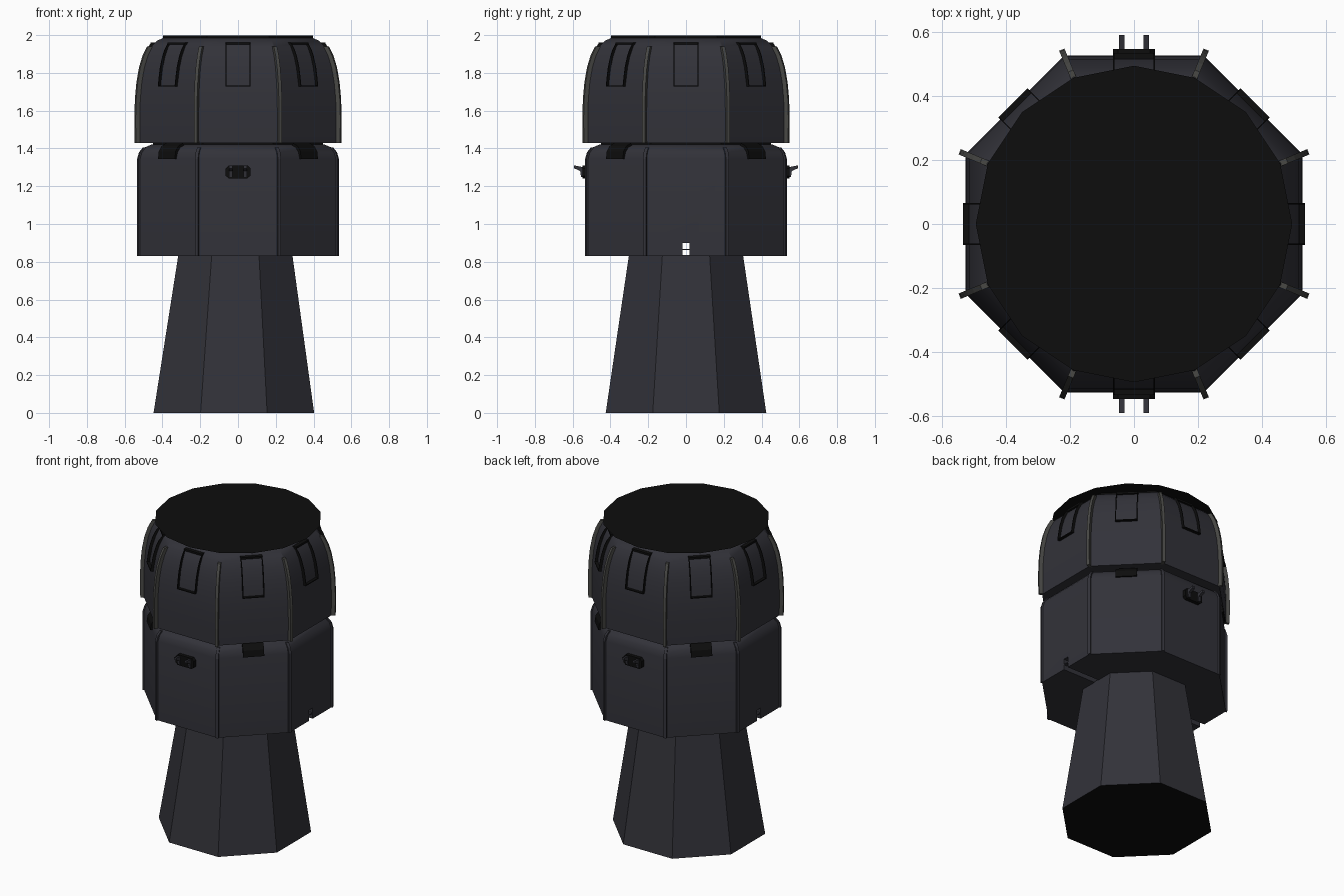
import bpy, bmesh, math
from mathutils import Matrix, Vector

if "Cube" in bpy.data.objects:
    bpy.data.objects.remove(bpy.data.objects["Cube"])

C8 = math.cos(math.pi / 8)


def mat(name, col):
    m = bpy.data.materials.new(name)
    m.diffuse_color = (*col, 1)
    m.use_nodes = True
    m.node_tree.nodes["Principled BSDF"].inputs["Base Color"].default_value = m.diffuse_color
    return m


HULL = mat("dark_slate", (0.032, 0.032, 0.041))
BLACK = mat("black", (0.004, 0.004, 0.004))
GREY = mat("rib_grey", (0.065, 0.065, 0.06))


def finish(bm, name, *mats):
    bmesh.ops.recalc_face_normals(bm, faces=bm.faces)
    me = bpy.data.meshes.new(name)
    bm.to_mesh(me)
    bm.free()
    for m in mats:
        me.materials.append(m)
    ob = bpy.data.objects.new(name, me)
    bpy.context.collection.objects.link(ob)
    return ob


def loft(bm, rings):
    """Bridge equal rings of points and cap both ends."""
    vr = [[bm.verts.new(p) for p in r] for r in rings]
    n = len(vr[0])
    for a, b in zip(vr, vr[1:]):
        for i in range(n):
            bm.faces.new((a[i], a[(i + 1) % n], b[(i + 1) % n], b[i]))
    bm.faces.new(vr[0][::-1])
    bm.faces.new(vr[-1])


def octagon(ap, z, cx=0):
    return [(cx + ap / C8 * math.cos(math.radians(22.5 + 45 * k)),
             ap / C8 * math.sin(math.radians(22.5 + 45 * k)), z) for k in range(8)]


def octa_loft(name, profile, *mats):
    bm = bmesh.new()
    loft(bm, [octagon(*p) for p in profile])
    return finish(bm, name, *mats)


def box(bm, x0, x1, y0, y1, z0, z1, ang=0):
    rings = [[(x0, y0, z), (x1, y0, z), (x1, y1, z), (x0, y1, z)] for z in (z0, z1)]
    loft(bm, turn(rings, ang))


def turn(rings, ang):
    m = Matrix.Rotation(math.radians(ang), 3, 'Z')
    return [[m @ Vector(p) for p in r] for r in rings]


def sweep(bm, path, half, lo, hi, ang):
    """Sweep a small rectangle up a (radius, z, side) path, then turn it about z."""
    rings = [[(r + lo, s - half, z), (r + hi, s - half, z),
              (r + hi, s + half, z), (r + lo, s + half, z)] for r, z, s in path]
    loft(bm, turn(rings, ang))


HEAD = [(.525, 1.43), (.527, 1.55), (.524, 1.66), (.516, 1.75), (.502, 1.83),
        (.484, 1.89), (.46, 1.94), (.43, 1.97), (.395, 1.985)]
BODY = [(.525, .83), (.525, 1.345), (.515, 1.38), (.495, 1.405), (.46, 1.42)]


def head_ap(z):
    for (a, z0), (b, z1) in zip(HEAD, HEAD[1:]):
        if z <= z1:
            return a + (b - a) * (z - z0) / (z1 - z0)
    return HEAD[-1][0]


# tapered pedestal with black underside
ped = octa_loft("pedestal", [(.425, 0, -.022), (.302, .835, -.014)], HULL, BLACK)
for p in ped.data.polygons:
    p.material_index = 1 if p.normal.z < -0.9 else 0

# octagonal lower body, with a slot cut through along x
body = octa_loft("lower_body", BODY, HULL)
bm = bmesh.new()
box(bm, -1, 1, -.018, .018, .8, .90)
cutter = finish(bm, "slot_cutter", HULL)
cutter.hide_render = True
cutter.hide_viewport = True
mod = body.modifiers.new("slot", 'BOOLEAN')
mod.object = cutter
mod.operation = 'DIFFERENCE'
mod.solver = 'EXACT'
bm = bmesh.new()
for s in (0, 180):
    box(bm, .50, .523, -.019, .019, .862, .868, s)
finish(bm, "slot_bars", HULL)

# neck, curved head, top rim and flat top disc
octa_loft("neck", [(.45, 1.40), (.45, 1.45)], BLACK)
head = octa_loft("head", HEAD, HULL)
octa_loft("top_rim", [(.397, 1.975), (.397, 1.997)], BLACK)
bm = bmesh.new()
bmesh.ops.create_circle(bm, cap_ends=True, cap_tris=True, segments=16, radius=.495,
                        matrix=Matrix.Translation((0, 0, 2.0)))
finish(bm, "top_disc", BLACK)

# corner ribs on the head and slim strips on the body corners
ribs, strips = bmesh.new(), bmesh.new()
for k in range(8):
    a = 22.5 + 45 * k
    sweep(ribs, [(r / C8, z, 0) for r, z in HEAD[:-2]], .009, -.02, .02, a)
    sweep(strips, [(r / C8, z, 0) for r, z in BODY[:-1]], .009, -.02, .006, a)
finish(ribs, "head_ribs", GREY)
finish(strips, "body_corner_strips", HULL)

# thin raised window frames on all eight head faces
bm = bmesh.new()
zs = [1.73, 1.79, 1.83, 1.89, 1.925, 1.955]
for k in range(8):
    for s in (-.063, .063):
        sweep(bm, [(head_ap(z), z, s) for z in zs], .002, -.01, .018, 45 * k)
    for z, t in ((1.73, .003), (1.955, .006)):
        r = head_ap(z)
        box(bm, r - .01, r + .018, -.065, .065, z - t, z + t, 45 * k)
finish(bm, "window_frames", BLACK)

# latch boxes on the front and back, with grey prongs
latch, prong = bmesh.new(), bmesh.new()
for a in (90, 270):
    outline = [(-.065, 1.255), (-.05, 1.242), (.05, 1.242), (.065, 1.255),
               (.065, 1.295), (.05, 1.31), (-.05, 1.31), (-.065, 1.295)]
    loft(latch, turn([[(r, y, z) for y, z in outline] for r in (.515, .548)], a))
    for s in (-.038, .038):
        ring = [[(.54, s + d, 1.25), (.556, s + d, 1.25), (.56, s + d, 1.28),
                 (.592, s + d, 1.295), (.592, s + d, 1.31), (.54, s + d, 1.30)]
                for d in (-.009, .009)]
        loft(prong, turn(ring, a))
finish(latch, "latch_boxes", BLACK)
finish(prong, "latch_prongs", HULL)

# clamps over the rounded shoulder of the diagonal faces
bm = bmesh.new()
for a in (45, 135, 225, 315):
    prof = [(.50, 1.345), (.536, 1.345), (.53, 1.385), (.51, 1.412), (.475, 1.428), (.46, 1.40)]
    loft(bm, turn([[(r, s, z) for r, z in prof] for s in (-.063, .063)], a))
finish(bm, "shoulder_clamps", BLACK)

# smooth the curved head and shoulder, keeping the octagon corners sharp
for ob in (head, body):
    bpy.ops.object.select_all(action='DESELECT')
    ob.select_set(True)
    bpy.context.view_layer.objects.active = ob
    bpy.ops.object.shade_smooth_by_angle(angle=math.radians(30))
